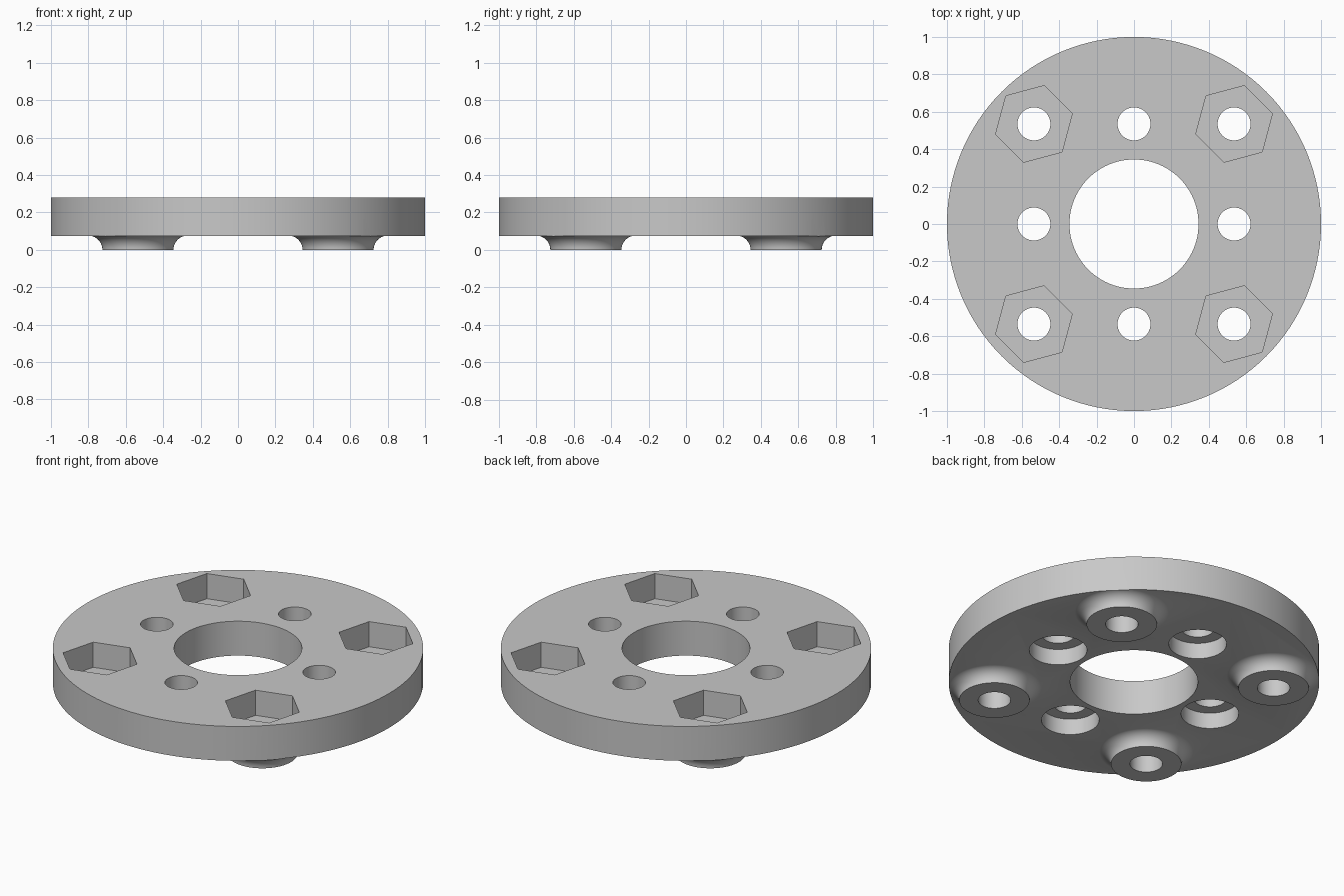
import bpy, bmesh, math

if "Cube" in bpy.data.objects:
    bpy.data.objects.remove(bpy.data.objects["Cube"])

# Main sizes
TOP, BOTTOM = 0.28, 0.075
PITCH = 0.535
HOLE_R, BORE_R, COUNTERBORE_R = 0.088, 0.345, 0.156
BOSS_R, FILLET = 0.19, 0.076
HEX_R, HEX_FLOOR, LEDGE = 0.212, 0.13, 0.17


def revolve(name, profile, x=0, y=0, sides=64, turn=0):
    """Closed solid of revolution from (radius, height) points, bottom to top."""
    bm = bmesh.new()
    rings = []
    for r, z in profile:
        angles = [turn + math.tau * i / sides for i in range(sides)]
        rings.append([bm.verts.new((x + r * math.cos(a), y + r * math.sin(a), z)) for a in angles])
    for low, high in zip(rings, rings[1:]):
        for i in range(sides):
            j = (i + 1) % sides
            bm.faces.new((low[i], low[j], high[j], high[i]))
    bm.faces.new(rings[0][::-1])
    bm.faces.new(rings[-1])
    mesh = bpy.data.meshes.new(name)
    bm.to_mesh(mesh)
    bm.free()
    obj = bpy.data.objects.new(name, mesh)
    bpy.context.collection.objects.link(obj)
    return obj


def combine(target, operation, tool):
    """Apply a boolean and remove the tool."""
    tool.hide_render = True
    mod = target.modifiers.new(operation, 'BOOLEAN')
    mod.operation, mod.solver, mod.object = operation, 'EXACT', tool
    bpy.context.view_layer.objects.active = target
    bpy.ops.object.modifier_apply(modifier=mod.name)
    bpy.data.objects.remove(tool)


corners = [(sx * PITCH, sy * PITCH) for sx in (-1, 1) for sy in (-1, 1)]
sides = [(PITCH, 0), (-PITCH, 0), (0, PITCH), (0, -PITCH)]

# Oversized disc, later trimmed so the boss fillets end flush with its rim
flange = revolve("flange_disc", [(1.1, BOTTOM), (1.1, TOP)], sides=128)

# Bosses with a concave fillet under the disc
arc = [math.pi / 2 * i / 10 for i in range(11)]
boss_profile = [(BOSS_R + FILLET * (1 - math.cos(a)), FILLET * math.sin(a)) for a in arc]
boss_profile.append((BOSS_R + FILLET, 0.1))
for x, y in corners:
    combine(flange, 'UNION', revolve("boss", boss_profile, x, y))

# Round outer rim and centre bore
combine(flange, 'INTERSECT', revolve("rim", [(1, -0.1), (1, 0.4)], sides=128))
combine(flange, 'DIFFERENCE', revolve("bore", [(BORE_R, -0.1), (BORE_R, 0.4)], sides=96))

# Hexagonal nut pockets and bolt holes through the bosses
for x, y in corners:
    pocket = revolve("nut_pocket", [(HEX_R, HEX_FLOOR), (HEX_R, 0.4)], x, y, 6, math.radians(15))
    combine(flange, 'DIFFERENCE', pocket)
    combine(flange, 'DIFFERENCE', revolve("bolt_hole", [(HOLE_R, -0.1), (HOLE_R, 0.4)], x, y, 48))

# Side holes, counterbored from below
stepped = [(COUNTERBORE_R, -0.1), (COUNTERBORE_R, LEDGE), (HOLE_R, LEDGE), (HOLE_R, 0.4)]
for x, y in sides:
    combine(flange, 'DIFFERENCE', revolve("counterbore", stepped, x, y, 48))

# Plain grey finish
grey = bpy.data.materials.new("light_grey")
grey.use_nodes = True
colour = (0.58, 0.58, 0.58, 1)
grey.diffuse_color = colour
grey.node_tree.nodes["Principled BSDF"].inputs["Base Color"].default_value = colour
flange.data.materials.clear()
flange.data.materials.append(grey)

bpy.ops.object.select_all(action='DESELECT')
flange.select_set(True)
bpy.context.view_layer.objects.active = flange
bpy.ops.object.shade_smooth_by_angle(angle=math.radians(30))
